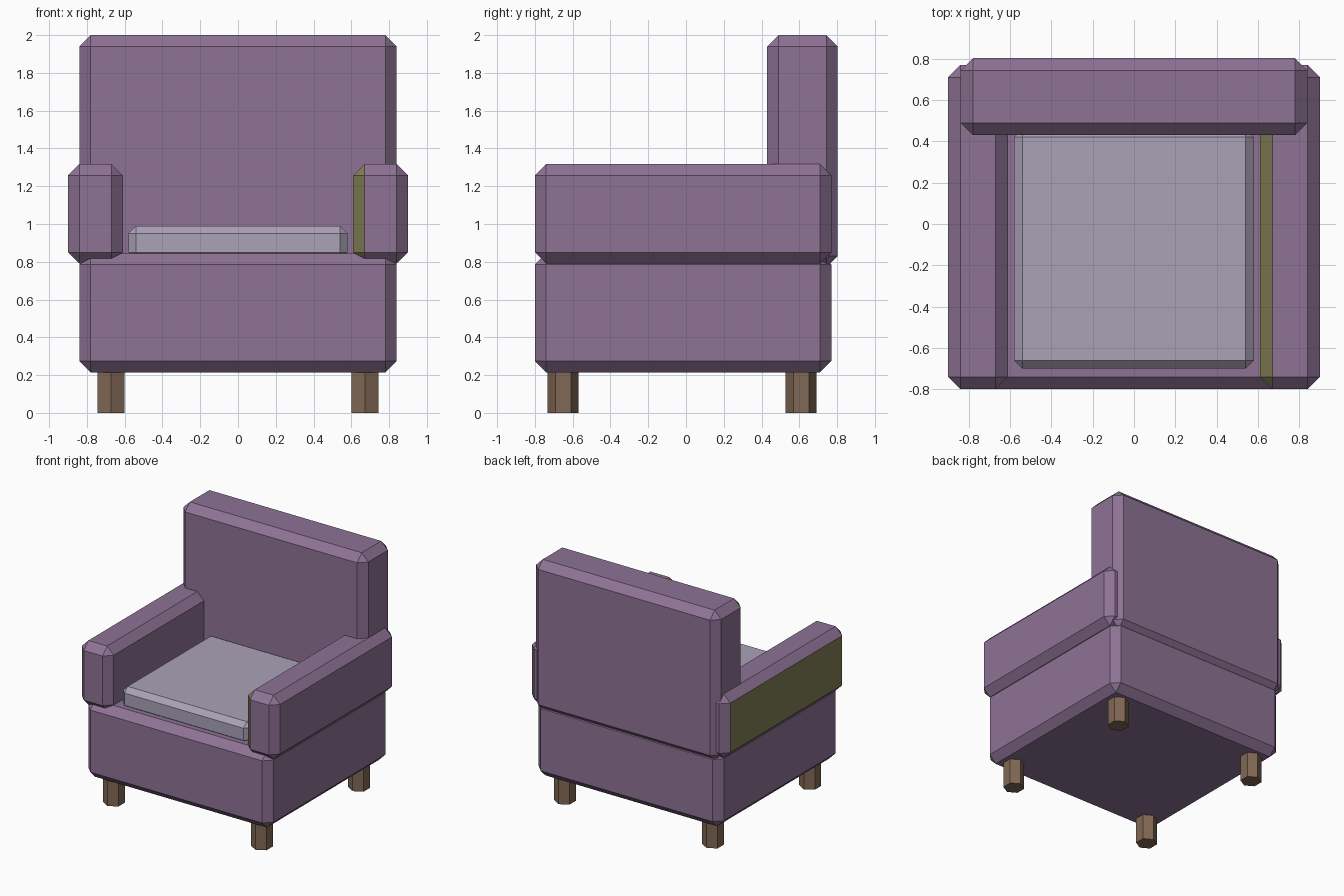
import bpy, bmesh, math

if "Cube" in bpy.data.objects:
    bpy.data.objects.remove(bpy.data.objects["Cube"])


def material(name, rgb):
    m = bpy.data.materials.new(name)
    m.diffuse_color = (*rgb, 1)
    m.use_nodes = True
    m.node_tree.nodes["Principled BSDF"].inputs["Base Color"].default_value = m.diffuse_color
    return m


fabric = material("fabric", (0.27, 0.17, 0.30))
stain = material("olive_fabric", (0.22, 0.21, 0.09))
pale = material("pale_fabric", (0.40, 0.36, 0.47))
wood = material("wood", (0.22, 0.14, 0.09))


def finish(name, bm, mats):
    me = bpy.data.meshes.new(name)
    bm.to_mesh(me)
    bm.free()
    for m in mats:
        me.materials.append(m)
    ob = bpy.data.objects.new(name, me)
    bpy.context.collection.objects.link(ob)
    return ob


def chamfered_box(name, lo, hi, chamfer, *mats):
    bm = bmesh.new()
    bmesh.ops.create_cube(bm, size=1)
    for v in bm.verts:
        v.co = [(a + b) / 2 + c * (b - a) for a, b, c in zip(lo, hi, v.co)]
    bmesh.ops.bevel(bm, geom=bm.edges[:], offset=chamfer, segments=1,
                    affect='EDGES', profile=0.5)
    bm.normal_update()
    return finish(name, bm, mats)


# Upholstered body
chamfered_box("base", (-0.84, -0.80, 0.215), (0.84, 0.77, 0.845), 0.06, fabric)
chamfered_box("backrest", (-0.84, 0.43, 0.77), (0.84, 0.803, 2.0), 0.06, fabric)
chamfered_box("seat_cushion", (-0.58, -0.70, 0.81), (0.58, 0.46, 0.99), 0.04, pale)

# Arms: the faces turned towards -x are olive
for name, x0, x1, limit in (("left_arm", -0.90, -0.61, -0.9),
                            ("right_arm", 0.61, 0.90, -0.3)):
    arm = chamfered_box(name, (x0, -0.80, 0.79), (x1, 0.77, 1.317), 0.06, fabric, stain)
    for p in arm.data.polygons:
        p.material_index = int(p.normal.x < limit)

# Hexagonal legs
for side, x in (("left", -0.672), ("right", 0.672)):
    for end, y in (("front", -0.65), ("back", 0.61)):
        bm = bmesh.new()
        bmesh.ops.create_circle(bm, cap_ends=True, segments=6, radius=0.082)
        top = bmesh.ops.extrude_face_region(bm, geom=bm.faces[:])["geom"]
        bmesh.ops.translate(bm, vec=(0, 0, 0.23),
                            verts=[g for g in top if isinstance(g, bmesh.types.BMVert)])
        # Point one corner to the front
        if max(v.co.x for v in bm.verts) > 0.08:
            for v in bm.verts:
                v.co.x, v.co.y = -v.co.y, v.co.x
        bmesh.ops.recalc_face_normals(bm, faces=bm.faces[:])
        leg = finish(f"{end}_{side}_leg", bm, [wood])
        leg.location = (x, y, 0)
